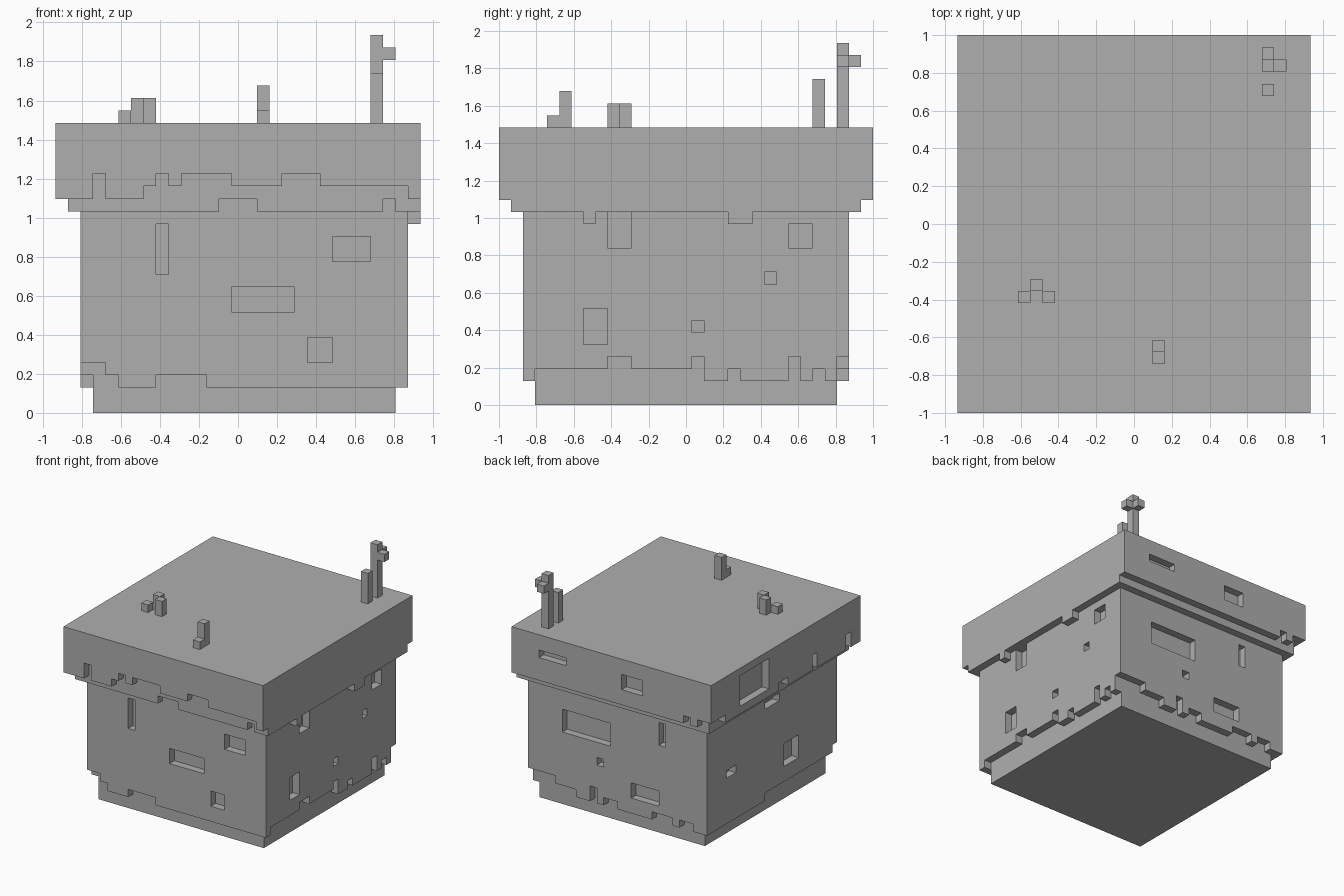
import bpy, bmesh
from itertools import product
from mathutils import Vector

if "Cube" in bpy.data.objects:
    bpy.data.objects.remove(bpy.data.objects["Cube"], do_unlink=True)

UNIT = 2 / 31                       # edge of one small cube
CENTRE = Vector((14.5, 15.5, 0))
AXES = [Vector(a) for a in ((1, 0, 0), (0, 1, 0), (0, 0, 1))]

stone = bpy.data.materials.new("grey_stone")
stone.use_nodes = True
grey = (0.43, 0.43, 0.43, 1)
stone.diffuse_color = grey
shader = next(n for n in stone.node_tree.nodes if n.type == 'BSDF_PRINCIPLED')
shader.inputs["Base Color"].default_value = grey
shader.inputs["Roughness"].default_value = 0.8


def block(x, y, z):
    """Set of cells filling a box given by (start, end) pairs."""
    return set(product(range(*x), range(*y), range(*z)))


def carve(cells, side, at, cuts):
    """Remove one-cell-deep (start, end, bottom, top) niches from a side."""
    for a, b, low, high in cuts:
        layer = (at, at + 1)
        if side == 'x':
            cells -= block(layer, (a, b), (low, high))
        else:
            cells -= block((a, b), layer, (low, high))


def skirt(cells, side, at, bottom, steps):
    """Ragged lower edge: (start, end, height) steps cut from the bottom."""
    carve(cells, side, at, [(a, b, bottom, bottom + h) for a, b, h in steps])


def build(name, cells):
    """Skin the cells with their exposed faces and merge flat areas."""
    bm = bmesh.new()
    corners = {}

    def corner(p):
        key = tuple(round(c) for c in p)
        if key not in corners:
            corners[key] = bm.verts.new((p - CENTRE) * UNIT)
        return corners[key]

    for cell in sorted(cells):
        p = Vector(cell)
        for n, axis in enumerate(AXES):
            u, v = AXES[(n + 1) % 3], AXES[(n + 2) % 3]
            for sign in (1, -1):
                if tuple(int(c) for c in p + axis * sign) in cells:
                    continue
                o = p + axis if sign > 0 else p
                ring = [o, o + u, o + u + v, o + v][::sign]
                bm.faces.new([corner(q) for q in ring])
    bmesh.ops.dissolve_limit(bm, angle_limit=0.01, verts=bm.verts[:], edges=bm.edges[:])
    mesh = bpy.data.meshes.new(name)
    bm.to_mesh(mesh)
    bm.free()
    mesh.materials.append(stone)
    bpy.context.collection.objects.link(bpy.data.objects.new(name, mesh))


# Plinth
build("plinth", block((3, 27), (3, 28), (0, 2)))

# Wall block with niches and a ragged lower edge on every side
wall = block((2, 28), (2, 29), (2, 16))
carve(wall, 'y', 2, [(8, 9, 11, 15), (22, 25, 12, 14), (14, 19, 8, 10), (20, 22, 4, 6)])
carve(wall, 'x', 27, [(9, 11, 13, 16), (24, 26, 13, 15), (22, 23, 10, 11),
                      (16, 17, 6, 7), (7, 9, 5, 8)])
carve(wall, 'y', 28, [(16, 23, 10, 13), (8, 9, 12, 15), (17, 18, 7, 8), (9, 13, 4, 6)])
carve(wall, 'x', 2, [(14, 17, 14, 15), (10, 13, 5, 8), (23, 25, 8, 9)])
skirt(wall, 'y', 2, 2, [(2, 4, 2), (4, 5, 1), (8, 12, 1)])
skirt(wall, 'x', 27, 2, [(3, 9, 1), (9, 11, 2), (11, 16, 1), (16, 17, 2), (19, 20, 1),
                         (24, 25, 2), (26, 27, 1), (28, 29, 1)])
skirt(wall, 'y', 28, 2, [(24, 28, 2), (21, 24, 1), (18, 19, 2), (15, 17, 1),
                         (7, 10, 1), (4, 6, 1)])
skirt(wall, 'x', 2, 2, [(2, 17, 1)])
build("wall_block", wall)

# Ledge under the top slab, with two drips on one side
ledge = block((1, 29), (1, 30), (16, 17))
skirt(ledge, 'y', 1, 16, [(13, 16, 1), (26, 27, 1)])
for a, b in ((7, 8), (19, 21)):
    ledge |= block((28, 29), (a, b), (15, 16))
build("ledge", ledge)

# Top slab with ragged rim and niches
slab = block((0, 29), (0, 31), (17, 23))
skirt(slab, 'y', 0, 17, [(3, 4, 2), (7, 8, 1), (8, 9, 2), (9, 10, 1), (10, 14, 2),
                         (14, 18, 1), (18, 21, 2), (21, 28, 1)])
carve(slab, 'y', 30, [(21, 25, 20, 21), (10, 13, 19, 21)])
skirt(slab, 'y', 30, 17, [(3, 4, 1), (0, 2, 1)])
carve(slab, 'x', 0, [(19, 25, 18, 22)])
skirt(slab, 'x', 0, 17, [(9, 10, 2), (2, 3, 2), (15, 17, 1), (28, 31, 1)])
build("top_slab", slab)

# Sprouts: columns as (x, y, bottom, top)
sprouts = {
    "tall_sprout": [(25, 28, 23, 30), (26, 28, 28, 29), (25, 29, 28, 29), (25, 26, 23, 27)],
    "front_sprout": [(16, 5, 23, 26), (16, 4, 23, 24)],
    "side_sprout": [(5, 9, 23, 24), (6, 10, 23, 25), (7, 9, 23, 25)],
}
for name, columns in sprouts.items():
    cells = set()
    for x, y, low, high in columns:
        cells |= block((x, x + 1), (y, y + 1), (low, high))
    build(name, cells)
